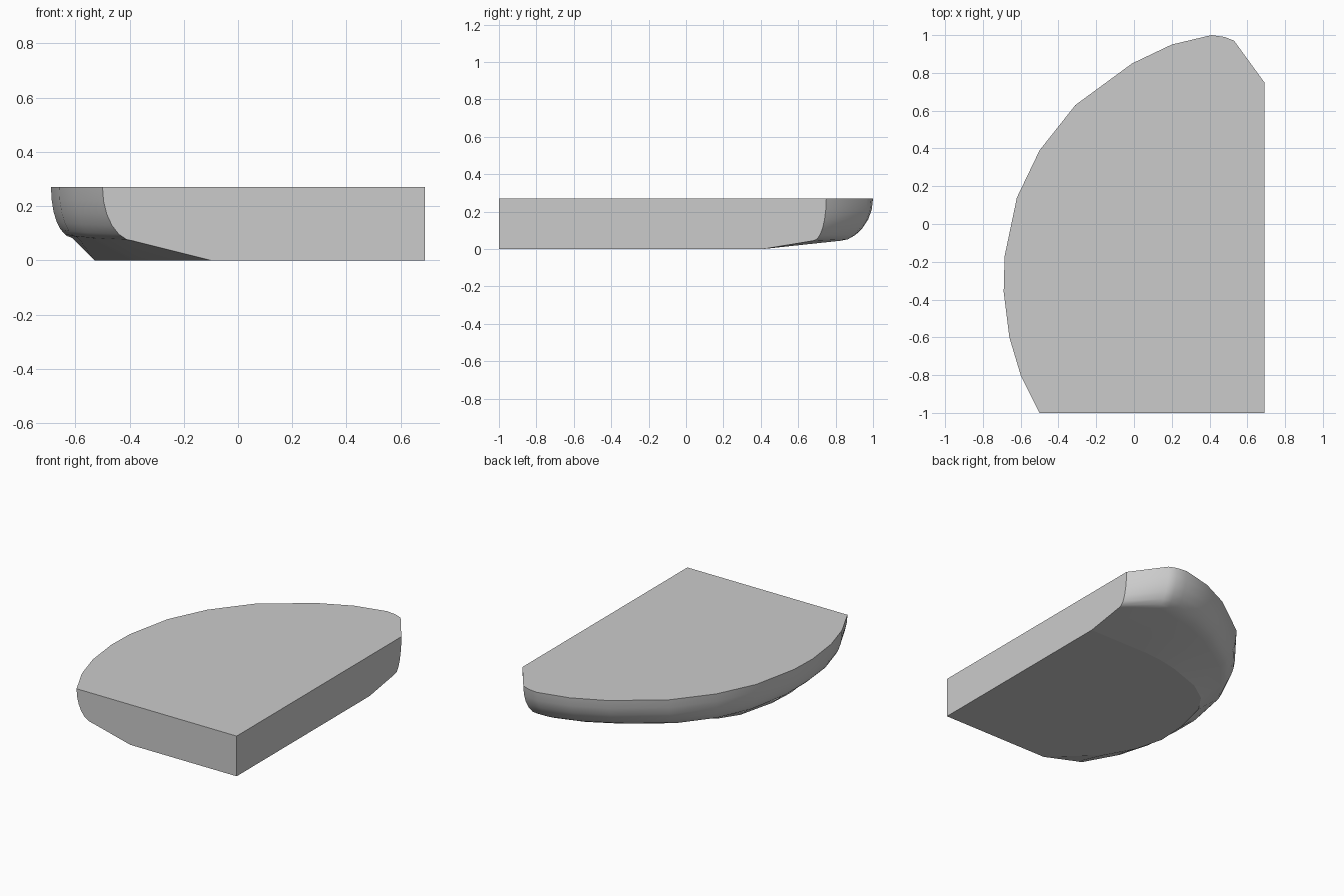
import bpy
import bmesh
import math
from mathutils import Vector

default_cube = bpy.data.objects.get("Cube")
if default_cube:
    bpy.data.objects.remove(default_cube, do_unlink=True)

HEIGHT = 0.27
STEPS = 6

# Rim outline from the front cut, round the curved side, to the right cut
rim = [(-.5, -1), (-.6, -.8), (-.66, -.6), (-.69, -.36), (-.685, -.17),
       (-.62, .14), (-.5, .39), (-.31, .63), (-.01, .85), (.2, .95),
       (.41, 1), (.48, .99), (.53, .97), (.69, .75)]

# Matching outline of the flat underside
foot = [(-.1, -1), (-.37, -.75), (-.48, -.55), (-.53, -.36), (-.52, -.17),
        (-.46, .08), (-.38, .2), (-.25, .29), (-.02, .37), (.12, .4),
        (.25, .41), (.3, .41), (.37, .41), (.69, .41)]

# Station index, shoulder fraction from rim to foot, shoulder height
shoulder_keys = [(0, .3, .07), (3, .44, .09), (6, .42, .07),
                 (10, .33, .045), (12, .25, .045), (13, .2, .045)]


def shoulder_at(index):
    """Blend the shoulder settings between neighbouring keys."""
    for start, end in zip(shoulder_keys, shoulder_keys[1:]):
        if start[0] <= index <= end[0]:
            blend = (index - start[0]) / (end[0] - start[0])
            return [a + (b - a) * blend for a, b in zip(start[1:], end[1:])]


def section(index):
    """Hull section: rounded side down to the shoulder, then a shallow slope."""
    outer, inner = Vector(rim[index]), Vector(foot[index])
    fraction, height = shoulder_at(index)
    points = []
    for step in range(STEPS + 1):
        angle = math.pi / 2 * step / STEPS
        place = outer.lerp(inner, fraction * (1 - math.cos(angle)))
        level = height + (HEIGHT - height) * (1 - math.sin(angle))
        points.append((place.x, place.y, level))
    points.append((inner.x, inner.y, 0))
    return points


bm = bmesh.new()
sections = [[bm.verts.new(p) for p in section(i)] for i in range(len(rim))]
corner_top = bm.verts.new((.69, -1, HEIGHT))
corner_low = bm.verts.new((.69, -1, 0))

# Rounded side
for left, right in zip(sections, sections[1:]):
    for row in range(len(left) - 1):
        face = bm.faces.new((left[row], left[row + 1], right[row + 1], right[row]))
        face.smooth = True

# Flat top, underside and the two straight cut walls
flat_loops = [
    [s[0] for s in sections] + [corner_top],
    [s[-1] for s in sections] + [corner_low],
    sections[0] + [corner_low, corner_top],
    sections[-1] + [corner_low, corner_top],
]
flat_faces = [bm.faces.new(loop) for loop in flat_loops]
bmesh.ops.recalc_face_normals(bm, faces=bm.faces[:])

# Crisp borders on the top and the cut walls
for face in (flat_faces[0], flat_faces[2], flat_faces[3]):
    for edge in face.edges:
        edge.smooth = False

mesh = bpy.data.meshes.new("rounded_slab")
bm.to_mesh(mesh)
bm.free()
slab = bpy.data.objects.new("rounded_slab", mesh)
bpy.context.collection.objects.link(slab)

# Plain grey finish
grey = bpy.data.materials.new("light_grey")
grey.use_nodes = True
colour = (.6, .6, .6, 1)
grey.diffuse_color = colour
grey.node_tree.nodes["Principled BSDF"].inputs["Base Color"].default_value = colour
mesh.materials.append(grey)
